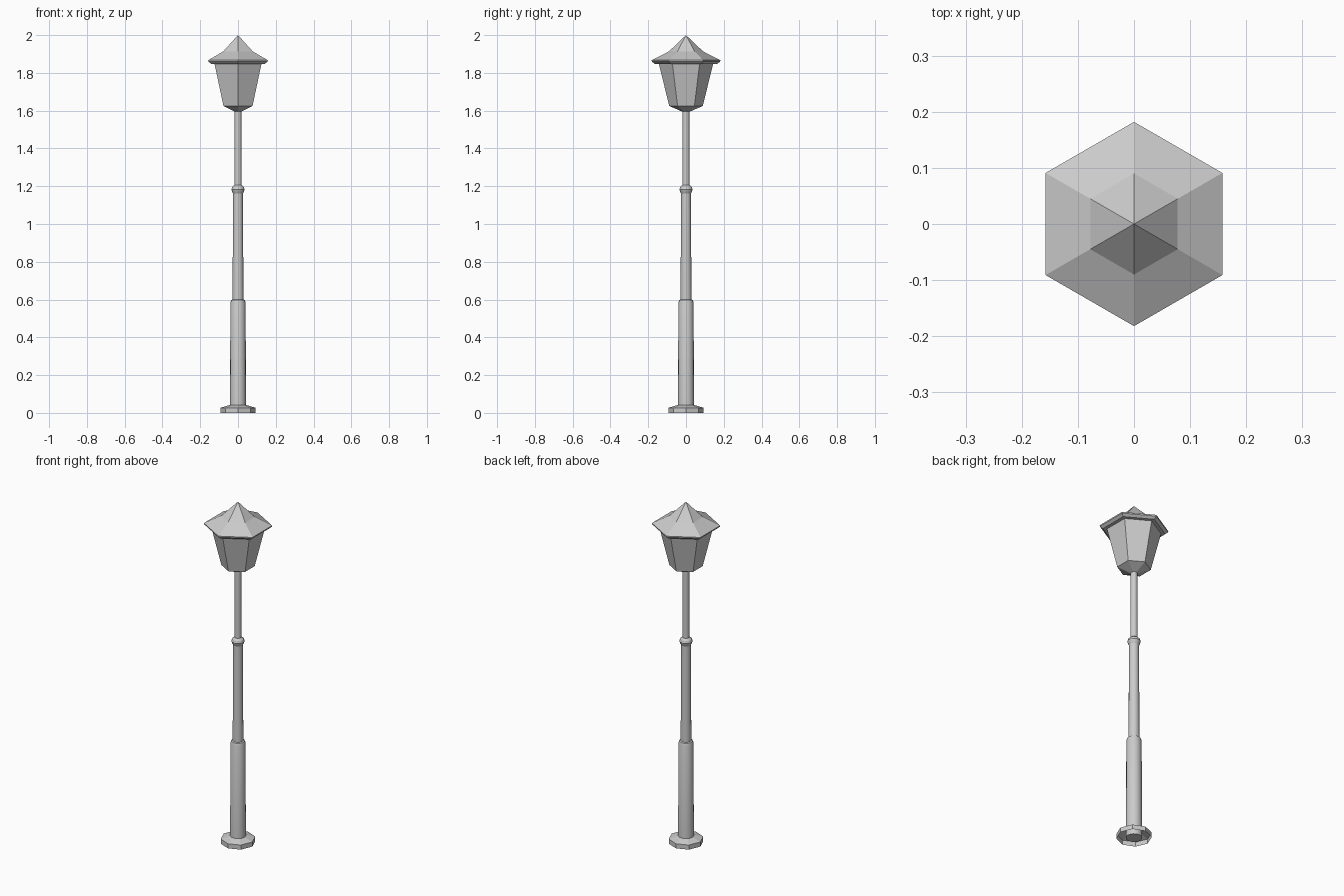
import bpy, bmesh, math

cube = bpy.data.objects.get("Cube")
if cube:
    bpy.data.objects.remove(cube, do_unlink=True)

GREY = (0.6, 0.6, 0.6, 1.0)
metal = bpy.data.materials.new("plain_grey")
metal.use_nodes = True
metal.diffuse_color = GREY
for node in metal.node_tree.nodes:
    if node.type == 'BSDF_PRINCIPLED':
        node.inputs["Base Color"].default_value = GREY


def lathe(name, profile, sides, turn=0.0, smooth=False, cap_start=False, cap_end=False):
    """Stack of polygon rings from (radius, height) pairs; radius 0 makes a tip."""
    bm = bmesh.new()
    rings = []
    for radius, z in profile:
        count = sides if radius > 0 else 1
        ring = []
        for i in range(count):
            a = turn + math.tau * i / sides
            ring.append(bm.verts.new((radius * math.cos(a), radius * math.sin(a), z)))
        rings.append(ring)
    for low, high in zip(rings, rings[1:]):
        for i in range(sides):
            j = (i + 1) % sides
            if len(high) == 1:
                bm.faces.new((low[i], low[j], high[0]))
            else:
                bm.faces.new((low[i], low[j], high[j], high[i]))
    if cap_start:
        bm.faces.new(rings[0][::-1])
    if cap_end:
        bm.faces.new(rings[-1])
    mesh = bpy.data.meshes.new(name)
    bm.to_mesh(mesh)
    bm.free()
    mesh.materials.append(metal)
    obj = bpy.data.objects.new(name, mesh)
    bpy.context.collection.objects.link(obj)
    if smooth:
        bpy.ops.object.select_all(action='DESELECT')
        obj.select_set(True)
        bpy.context.view_layer.objects.active = obj
        bpy.ops.object.shade_smooth_by_angle(angle=math.radians(30))
    return obj


POLE_SIDES = 16
HEX_TURN = math.pi / 6  # hexagon corners point to front and back

# Hollow eight-sided foot, open underneath
lathe("foot_flange", [(0.093, 0.0), (0.093, 0.027), (0.043, 0.042)], 8)

# Stepped post
lathe("lower_post", [(0.043, 0.0), (0.040, 0.585), (0.036, 0.597), (0.029, 0.600)],
      POLE_SIDES, smooth=True, cap_start=True)
lathe("middle_post", [(0.029, 0.595), (0.026, 1.17)], POLE_SIDES, smooth=True)
lathe("collar_ring", [(0.025, 1.160), (0.031, 1.170), (0.035, 1.183),
                      (0.031, 1.196), (0.019, 1.206)], POLE_SIDES, smooth=True)
lathe("upper_post", [(0.019, 1.19), (0.018, 1.61)], POLE_SIDES, smooth=True)

# Six-sided lantern
lathe("lantern_cup", [(0.020, 1.595), (0.089, 1.625)], 6, HEX_TURN, cap_start=True)
lathe("lantern_body", [(0.089, 1.625), (0.144, 1.850)], 6, HEX_TURN)
lathe("lantern_roof", [(0.140, 1.848), (0.165, 1.848), (0.181, 1.860), (0.182, 1.867),
                       (0.090, 1.914), (0.0, 2.0)], 6, HEX_TURN, cap_start=True)
